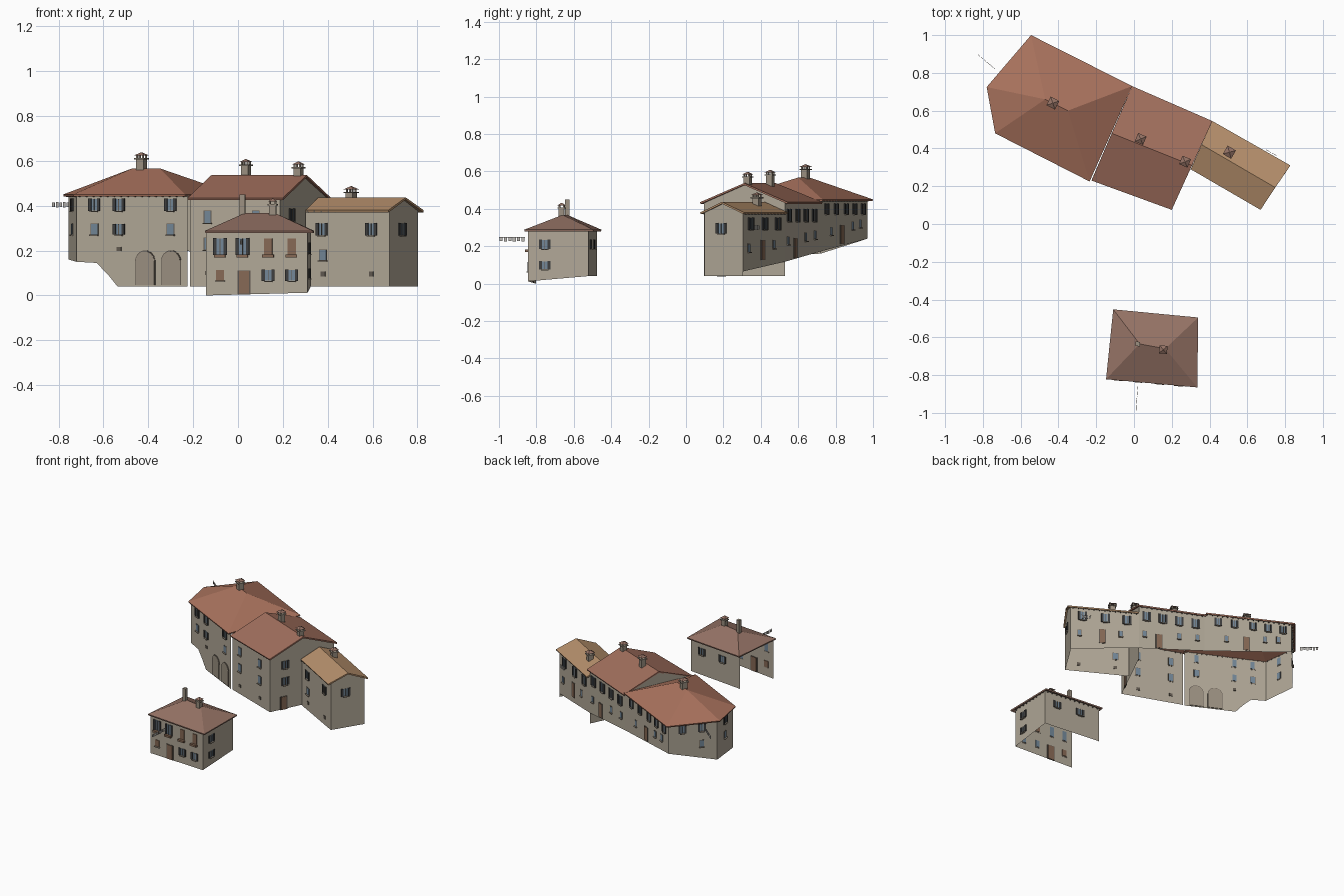
import bpy, bmesh, math
from mathutils import Vector, Matrix

if "Cube" in bpy.data.objects:
    bpy.data.objects.remove(bpy.data.objects["Cube"])

COL = {"plaster": (.44, .39, .31), "tile_red": (.40, .17, .11), "tile_rust": (.36, .16, .11),
       "tile_ochre": (.47, .28, .15), "tile_brown": (.30, .17, .13), "glass": (.17, .24, .31),
       "shutter": (.05, .05, .05), "wood": (.24, .14, .09), "stone": (.33, .28, .22),
       "trim": (.12, .10, .08), "linen": (.5, .48, .45)}
MATS = {}
for k, c in COL.items():
    MATS[k] = bpy.data.materials.new(k)
    MATS[k].diffuse_color = (*c, 1)

parts = {}  # name -> (bmesh, material)


def part(name, mat):
    if name not in parts:
        parts[name] = (bmesh.new(), mat)
    return parts[name][0]


def box(name, mat, M, c, s):
    bmesh.ops.create_cube(part(name, mat), size=1,
                          matrix=M @ Matrix.Translation(c) @ Matrix.Diagonal((*s, 1)))


def poly(bm, pts):
    return bm.faces.new([bm.verts.new(p) for p in pts])


def frame(p, q):
    """Wall frame: x along the wall, y outward, z up."""
    d = Vector((q[0] - p[0], q[1] - p[1], 0))
    L = d.length
    d /= L
    n = Vector((d.y, -d.x, 0))
    M = Matrix.Translation((p[0], p[1], 0)) @ Matrix(
        ((d.x, n.x, 0, 0), (d.y, n.y, 0, 0), (0, 0, 1, 0), (0, 0, 0, 1)))
    return M, L


def arch_shape(bm, M, u, z0, w, h, y0, y1):
    r = w / 2
    prof = [(u - r, z0), (u + r, z0)] + [
        (u + r * math.cos(a), z0 + h - r + r * math.sin(a))
        for a in [math.pi * i / 12 for i in range(13)]]
    f = poly(bm, [M @ Vector((x, y1, z)) for x, z in prof])
    ex = bmesh.ops.extrude_face_region(bm, geom=[f])
    vs = [v for v in ex["geom"] if isinstance(v, bmesh.types.BMVert)]
    bmesh.ops.translate(bm, verts=vs, vec=M.to_3x3() @ Vector((0, y0 - y1, 0)))


def opening(house, M, u, z, w, h, kind):
    if kind == "S":      # window with open shutters
        box(house + "_glass", "glass", M, (u, 0, z), (w, .006, h))
        box(house + "_trim", "trim", M, (u, .002, z), (.003, .008, h))
        for s in (-1, 1):
            box(house + "_shutters", "shutter", M, (u + s * w * .78, .004, z), (w * .5, .006, h * 1.08))
    elif kind == "P":    # plain window
        box(house + "_trim", "trim", M, (u, 0, z), (w + .006, .005, h + .006))
        box(house + "_glass", "glass", M, (u, 0, z), (w, .008, h))
    elif kind == "V":    # small cellar vent
        box(house + "_trim", "trim", M, (u, 0, z), (w, .007, h))
    elif kind == "B":    # closed brown shutters
        box(house + "_closed_shutters", "wood", M, (u, 0, z), (w, .008, h))
    elif kind == "D":    # door
        box(house + "_trim", "stone", M, (u, 0, z), (w + .012, .006, h + .006))
        box(house + "_doors", "wood", M, (u, 0, z), (w, .01, h))
    elif kind == "A":    # arched gateway
        arch_shape(part(house + "_arch_rim", "trim"), M, u, z - h / 2, w + .008, h + .004, -.003, .003)
        arch_shape(part(house + "_arch_panel", "stone"), M, u, z - h / 2, w, h, -.005, .005)
    if kind in "SPB" and h > .03:
        box(house + "_sills", "stone", M, (u, .005, z - h / 2 - .004), (w * 1.3, .014, .005))


def wall(house, side, p, q, low, high, axis=0, items=(), rafters=True):
    M, L = frame(p, q)
    poly(part(f"{house}_{side}_wall", "plaster"),
         [M @ Vector((t * L, 0, z)) for t, z in low + high[::-1]])
    for c, z, w, h, k in items:
        opening(house, M, (c - p[axis]) / (q[axis] - p[axis]) * L, z, w, h, k)
    if rafters:
        n = round(L / .035)
        for i in range(n):
            box(house + "_rafters", "trim", M, ((i + .5) / n * L, .006, high[0][1] - .006), (.006, .016, .008))


def roof(name, mat, verts, faces):
    bm = part(name, mat)
    vs = [bm.verts.new(v) for v in verts]
    for f in faces:
        bm.faces.new([vs[i] for i in f])


def chimney(house, x, y, z0, z1, w, ang, cap=True):
    M = Matrix.Translation((x, y, 0)) @ Matrix.Rotation(math.radians(ang), 4, 'Z')
    n = house + "_chimneys"
    top = z1 - .028 if cap else z1
    box(n, "stone", M, (0, 0, (z0 + top) / 2), (w, w, top - z0))
    if cap:
        box(n, "stone", M, (0, 0, top), (w * 1.4, w * 1.4, .006))
        for sx in (-1, 1):
            for sy in (-1, 1):
                box(n, "stone", M, (sx * w * .4, sy * w * .4, top + .008), (.007, .007, .014))
        bmesh.ops.create_cone(part(house + "_chimney_caps", "tile_brown"), cap_ends=True, segments=4,
                              radius1=w, radius2=.002, depth=.014,
                              matrix=M @ Matrix.Translation((0, 0, z1 - .007)) @ Matrix.Rotation(math.pi / 4, 4, 'Z'))


def laundry(name, p, q, z, n, s):
    M, L = frame(p, q)
    box(name + "_line", "trim", M, (L / 2, 0, z + s / 2), (L, .001, .001))
    for i in range(n):
        box(name + "_cloth", ("linen", "wood")[0], M, ((i + .5) / n * L, 0, z), (L / n * .7, .002, s * (1 - .2 * (i % 2))))


def flat(a, b=None):
    return [(0, a), (1, a if b is None else b)]


# West house: five-sided hip roof
W = "west_house"
e = .45
roof(W + "_roof", "tile_red",
     [(-.545, 1, e), (-.78, .725, e), (-.735, .48, e), (-.235, .225, e), (-.01, .73, e),
      (-.47, .66, .567), (-.35, .60, .567)],
     [(0, 1, 5), (1, 2, 5), (2, 3, 6, 5), (3, 4, 6), (4, 0, 5, 6)])
a0, a1, a2, a3, a4 = (-.54, .97), (-.755, .72), (-.72, .49), (-.226, .245), (-.01, .71)
wall(W, "back", a4, a0, flat(.169, .24), flat(e), 1,
     [(y, .40, .024, .052, "S") for y in (.75, .80, .855, .90, .945)] +
     [(.775, .28, .022, .04, "P"), (.835, .262, .035, .095, "D"), (.89, .31, .022, .04, "P"), (.93, .32, .022, .04, "P")])
wall(W, "north_west", a0, a1, flat(.24, .16), flat(e), 1,
     [(.90, .405, .026, .05, "S"), (.80, .405, .026, .05, "S"), (.80, .29, .026, .045, "P")])
wall(W, "side", a1, a2, flat(.16, .15), flat(e), 1,
     [(.605, .405, .028, .052, "S"), (.605, .295, .028, .045, "P")])
wall(W, "front", a2, a3, [(0, .15), (.18, .145), (.28, .095), (.37, .04), (1, .04)], flat(e), 0,
     [(x, .405, .028, .052, "S") for x in (-.64, -.53, -.30)] +
     [(-.64, .295, .032, .045, "P"), (-.53, .295, .028, .045, "S"), (-.30, .295, .032, .045, "P"),
      (-.53, .207, .022, .02, "V"), (-.413, .122, .092, .15, "A"), (-.298, .122, .092, .15, "A")])
chimney(W, -.43, .64, .53, .638, .036, -27)

# Middle house: gable roof
B = "middle_house"
e = .435
roof(B + "_roof", "tile_rust",
     [(-.225, .23, e), (.2, .075, e), (.307, .31, .537), (-.118, .48, .537), (.415, .545, e), (-.01, .73, e)],
     [(0, 1, 2, 3), (3, 2, 4, 5)])
wall(B, "front", (-.215, .245), (.188, .097), flat(.04), flat(e), 0,
     [(x, z, .03, .052, k) for x in (-.135, .08) for z, k in ((.35, "P"), (.23, "P"))] + [(-.135, .1, .022, .02, "V"), (.08, .1, .022, .02, "V")])
wall(B, "right", (.188, .097), (.4, .53), flat(.04), [(0, e), (.5, .53), (1, e)], 1,
     [(.2, .36, .028, .052, "S"), (.2, .24, .028, .052, "S"), (.19, .085, .04, .09, "D")], False)
wall(B, "left_gable", (-.015, .71), (-.222, .245), flat(e), [(.5, .53)], 1, (), False)
wall(B, "back", (.4, .53), (-.01, .71), flat(.117, .169), flat(e), 1,
     [(y, .365, .028, .062, "S") for y in (.55, .595, .64, .685)] +
     [(.545, .23, .022, .04, "P"), (.585, .19, .035, .1, "D"), (.64, .25, .022, .04, "P"), (.69, .26, .022, .04, "P")])
chimney(B, .035, .45, .48, .608, .034, -23)
chimney(B, .27, .33, .48, .597, .034, -23)

# East house: lower gable roof
C = "east_house"
e = .38
roof(C + "_roof", "tile_ochre",
     [(.30, .29, e), (.67, .075, e), (.748, .193, .437), (.358, .42, .437), (.828, .31, e), (.415, .545, e)],
     [(0, 1, 2, 3), (3, 2, 4, 5)])
wall(C, "front", (.30, .305), (.675, .1), flat(.04), flat(e), 0,
     [(.375, .295, .028, .052, "S"), (.595, .295, .028, .052, "S"), (.38, .18, .034, .045, "P"),
      (.38, .095, .022, .022, "V"), (.595, .095, .022, .022, "V")])
wall(C, "end", (.675, .1), (.803, .305), flat(.04), [(0, e), (.5, .43), (1, e)], 1,
     [(.19, .295, .032, .052, "S")], False)
wall(C, "back", (.803, .305), (.4, .53), flat(.065, .117), flat(e), 1,
     [(.345, .32, .028, .06, "S"), (.42, .32, .028, .06, "S"), (.49, .32, .028, .06, "S"),
      (.335, .19, .022, .04, "P"), (.41, .18, .035, .1, "D"), (.47, .21, .022, .04, "P")])
chimney(C, .505, .38, .39, .487, .036, -30)

# Detached cottage: hip roof, open on its left side
D = "cottage"
e = .288
roof(D + "_roof", "tile_brown",
     [(-.11, -.452, e), (-.148, -.822, e), (.335, -.865, e), (.34, -.495, e), (.03, -.635, .367), (.165, -.66, .367)],
     [(0, 1, 4), (1, 2, 5, 4), (2, 3, 5), (3, 0, 4, 5)])
wall(D, "front", (-.142, -.803), (.31, -.845), flat(0, .012), flat(e), 0,
     [(-.08, .218, .03, .07, "S"), (.02, .218, .03, .07, "S"), (.135, .218, .036, .07, "B"), (.24, .218, .036, .07, "B"),
      (-.08, .09, .034, .045, "B"), (.135, .09, .028, .048, "S"), (.24, .09, .028, .048, "S"), (.027, .058, .046, .1, "D")])
wall(D, "right", (.31, -.845), (.325, -.522), flat(.012, .04), flat(e), 1,
     [(-.755, .21, .03, .048, "S"), (-.755, .098, .03, .042, "S")])
wall(D, "back", (.325, -.522), (-.1, -.477), flat(.04), flat(e), 0,
     [(.23, .21, .03, .045, "S"), (.05, .21, .03, .045, "S")])
chimney(D, .02, -.635, .33, .45, .024, -5, False)
chimney(D, .155, -.665, .33, .432, .03, -5)
FM, FL = frame((-.142, -.803), (.31, -.845))
for x in (.062, .163, .278, .383):   # flower boxes under the upper windows
    box(D + "_flower_boxes", "wood", FM, (x, .012, .176), (.05, .018, .014))

# Washing lines
laundry("cottage_laundry", (.02, -.86), (.01, -1), .237, 6, .022)
laundry("west_laundry", (-.735, .82), (-.83, .90), .405, 6, .024)
laundry("east_laundry", (.755, .362), (.70, .393), .30, 4, .025)

# Turn every collected part into an object
for name, (bm, mat) in parts.items():
    if "wall" not in name and "roof" not in name:
        bmesh.ops.recalc_face_normals(bm, faces=bm.faces)
    me = bpy.data.meshes.new(name)
    bm.to_mesh(me)
    bm.free()
    me.materials.append(MATS[mat])
    ob = bpy.data.objects.new(name, me)
    bpy.context.collection.objects.link(ob)
    if name.endswith("_roof"):
        m = ob.modifiers.new("thickness", 'SOLIDIFY')
        m.thickness, m.offset = .01, -1

for m in bpy.data.materials:
    if m.users and not m.is_grease_pencil:
        m.use_nodes = True
        m.node_tree.nodes["Principled BSDF"].inputs["Base Color"].default_value = m.diffuse_color
